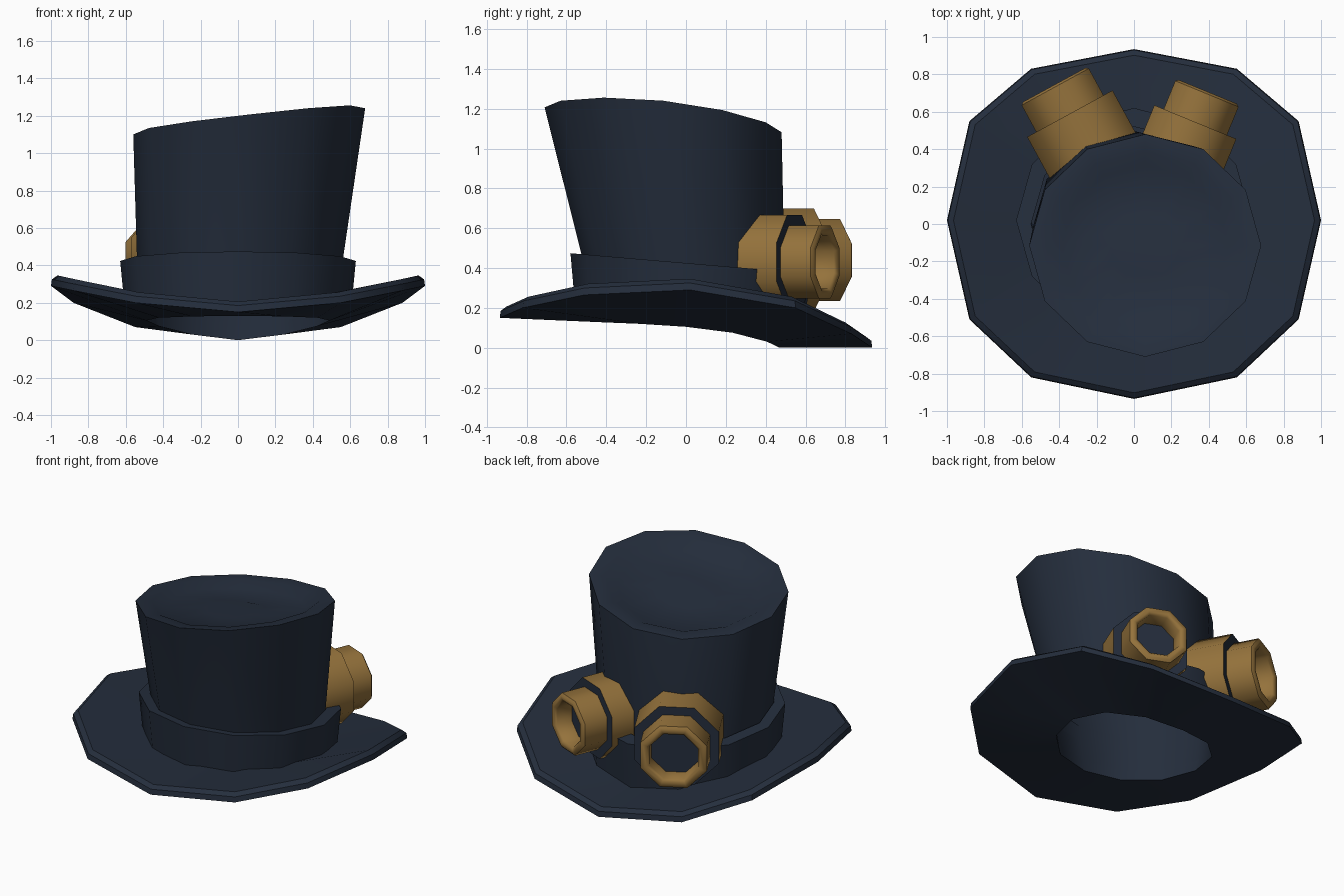
import bpy, bmesh, math
from mathutils import Vector

cube = bpy.data.objects.get("Cube")
if cube:
    bpy.data.objects.remove(cube, do_unlink=True)


def material(name, rgb):
    m = bpy.data.materials.new(name)
    m.use_nodes = True
    m.diffuse_color = (*rgb, 1)
    m.node_tree.nodes["Principled BSDF"].inputs["Base Color"].default_value = (*rgb, 1)
    return m


navy = material("navy felt", (0.018, 0.027, 0.046))
gold = material("aged brass", (0.30, 0.17, 0.045))


def loft(name, rings, mats, angle, closed=False, cap_end=False, cap_start=False, brass=()):
    """Skin a list of equal-sized rings; segments listed in brass use slot 1."""
    bm = bmesh.new()
    loops = [[bm.verts.new(p) for p in ring] for ring in rings]
    n = len(loops[0])
    for k in range(len(loops) if closed else len(loops) - 1):
        a, b = loops[k], loops[(k + 1) % len(loops)]
        for i in range(n):
            j = (i + 1) % n
            f = bm.faces.new((a[i], a[j], b[j], b[i]))
            f.material_index = 1 if k in brass else 0
    if cap_end:
        bm.faces.new(loops[-1])
    if cap_start:
        bm.faces.new(loops[0])
    bmesh.ops.recalc_face_normals(bm, faces=bm.faces[:])
    mesh = bpy.data.meshes.new(name)
    bm.to_mesh(mesh)
    bm.free()
    for m in mats:
        mesh.materials.append(m)
    ob = bpy.data.objects.new(name, mesh)
    bpy.context.collection.objects.link(ob)
    bpy.ops.object.select_all(action="DESELECT")
    ob.select_set(True)
    bpy.context.view_layer.objects.active = ob
    bpy.ops.object.shade_smooth_by_angle(angle=math.radians(angle))
    return ob


N = 12


def half(i):
    # index into a back-to-front list, mirrored across x
    return min(i, N - i)


def oval(cx, cy, rx, ry, height):
    """Twelve-sided ring starting at the back; height(i, x, y) gives z."""
    pts = []
    for i in range(N):
        a = math.tau * i / N
        x, y = cx + rx * math.sin(a), cy + ry * math.cos(a)
        pts.append(Vector((x, y, height(i, x, y))))
    return pts


# Brim: curled up at the sides, drooping at the back
OUT_X = [0, 0.55, 0.88, 1.0, 0.88, 0.55, 0]
OUT_Y = [0.935, 0.83, 0.55, 0.02, -0.51, -0.82, -0.935]
OUT_Z = [0, 0.07, 0.2, 0.29, 0.265, 0.2, 0.15]
HOLE_Z = [0, 0.03, 0.075, 0.105, 0.12, 0.127, 0.13]


def brim_ring(scale, lift):
    return [Vector((OUT_X[half(i)] * scale * (1 if i <= N // 2 else -1),
                    OUT_Y[half(i)] * scale, OUT_Z[half(i)] + lift)) for i in range(N)]


hole = oval(0, 0, 0.49, 0.47, lambda i, x, y: HOLE_Z[half(i)])
inner_top = oval(0, 0, 0.5, 0.48, lambda i, x, y: HOLE_Z[half(i)] + 0.075)
loft("brim", [hole, brim_ring(1, 0), brim_ring(0.995, 0.035),
              brim_ring(0.965, 0.056), inner_top], [navy], 35, closed=True)


# Hat band: flared collar with a sloping top
def band_top(i, x, y):
    return 0.425 - 0.085 * y


def band_foot(i, x, y):
    return HOLE_Z[half(i)] + 0.06


loft("hat_band", [oval(0, 0.02, 0.55, 0.51, band_foot), oval(0, 0.02, 0.605, 0.575, band_foot),
                  oval(0, 0.02, 0.63, 0.6, band_top), oval(0, 0.0, 0.55, 0.52, band_top)],
     [navy], 35, closed=True)

# Crown: hollow, leaning and widening towards a tilted, dished top
TOP = Vector((0.06, -0.115))


def crown_top(drop):
    def height(i, x, y):
        return (1.157 + 0.113 * (x - TOP.x) - 0.105 * (y - TOP.y)
                - 0.013 * math.cos(math.tau * i / N * 2) - drop)
    return height


def top_ring(scale, drop):
    return oval(TOP.x, TOP.y, 0.62 * scale, 0.595 * scale, crown_top(drop))


loft("crown", [hole, oval(0.01, -0.015, 0.55, 0.51, band_top), top_ring(1, 0),
               top_ring(0.84, 0.005), top_ring(0.72, 0.045), top_ring(0.3, 0.045)],
     [navy], 35, cap_end=True)


# Goggles: eight-sided brass housing, dark face plate, open barrel, dark lens
def goggle(name, centre, axis, base, base_len, tube, bore, length):
    d = Vector(axis).normalized()
    side = Vector((-d.y, d.x, 0))
    up = Vector((0, 0, 1))
    profile = [(-base_len, base), (0, base), (0, tube), (length - 0.012, tube),
               (length, tube - 0.015), (length, bore + 0.015),
               (length - 0.015, bore), (length - 0.12, bore)]
    rings = []
    for along, apothem in profile:
        r = apothem / math.cos(math.pi / 8)
        rings.append([Vector(centre) + d * along
                      + (side * math.cos(a) + up * math.sin(a)) * r
                      for a in (math.tau * (k + 0.5) / 8 for k in range(8))])
    loft(name, rings, [navy, gold], 50, cap_end=True, cap_start=True,
         brass=(0, 2, 3, 4, 5, 6))


goggle("right_goggle", (-0.343, 0.59, 0.44), (-0.48, 0.88, 0), 0.26, 0.27, 0.205, 0.15, 0.175)
goggle("left_goggle", (0.328, 0.545, 0.43), (0.38, 0.925, 0), 0.237, 0.22, 0.183, 0.132, 0.175)
